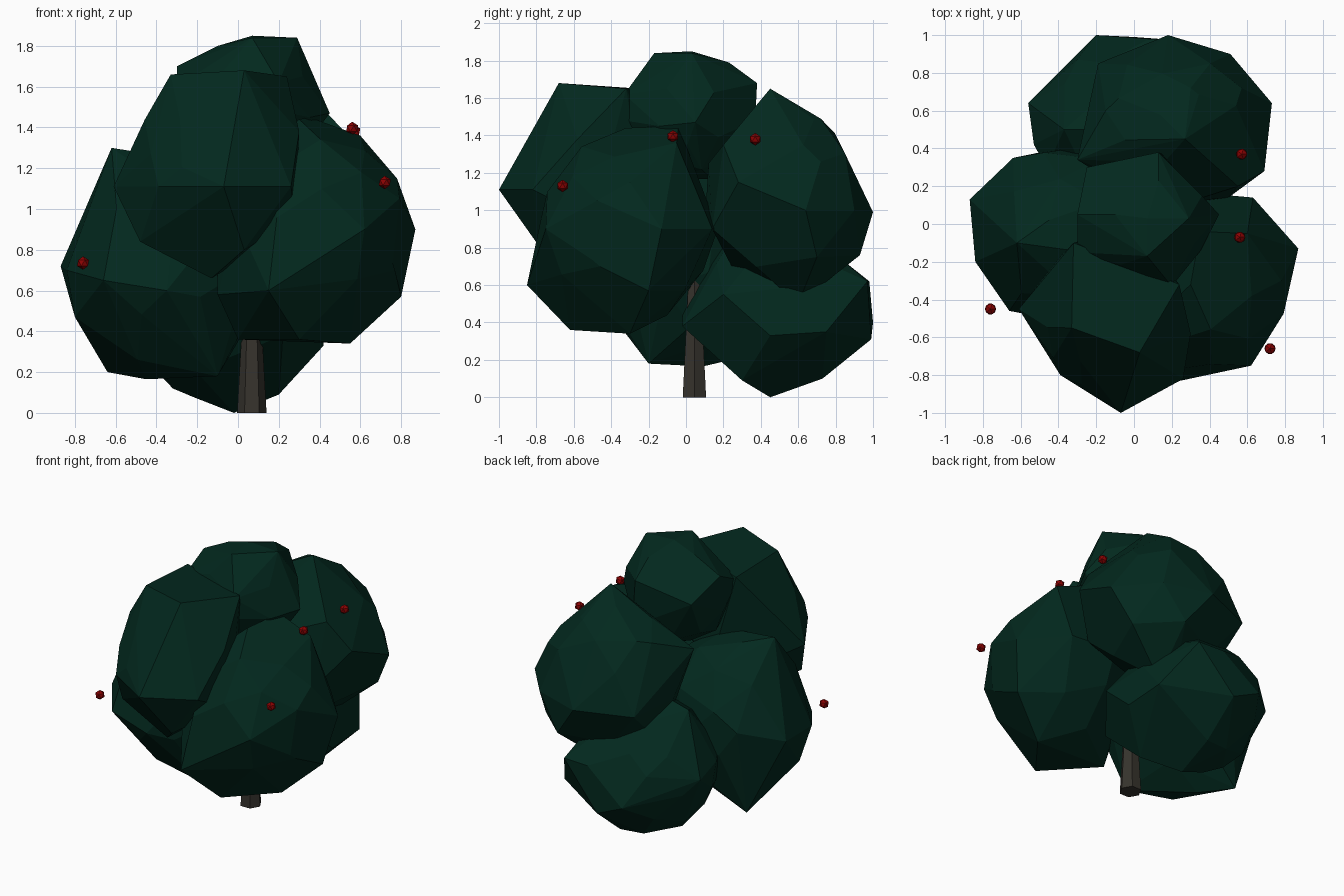
import bpy, bmesh, math, random
from mathutils import Vector, Euler, Matrix

random.seed(4)


def material(name, rgb):
    m = bpy.data.materials.new(name)
    m.diffuse_color = (*rgb, 1)
    return m


LEAF = material("dark_green", (0.0008, 0.0215, 0.013))
BARK = material("grey_brown", (0.037, 0.033, 0.026))
FRUIT = material("deep_red", (0.26, 0.0006, 0.0006))


def finish(name, bm, mat):
    bmesh.ops.recalc_face_normals(bm, faces=bm.faces)
    mesh = bpy.data.meshes.new(name)
    bm.to_mesh(mesh)
    bm.free()
    mesh.materials.append(mat)
    ob = bpy.data.objects.new(name, mesh)
    bpy.context.collection.objects.link(ob)
    return ob


def clump(name, centre, size, corners):
    """Faceted leaf clump: hull around a rough ball and its main corners."""
    bm = bmesh.new()
    bmesh.ops.create_icosphere(bm, subdivisions=2, radius=1)
    turn = Euler([random.uniform(0, 3) for _ in range(3)]).to_matrix()
    pts = [turn @ v.co * random.uniform(0.93, 1.0) for v in bm.verts]
    bm.clear()
    for p in pts:
        bm.verts.new(Vector(centre) + Vector([a * b for a, b in zip(p, size)]))
    for c in corners:
        bm.verts.new(c)
    bmesh.ops.convex_hull(bm, input=bm.verts)
    loose = [v for v in bm.verts if not v.link_faces]
    bmesh.ops.delete(bm, geom=loose, context='VERTS')
    bmesh.ops.dissolve_limit(bm, angle_limit=0.16, verts=bm.verts, edges=bm.edges)
    finish(name, bm, LEAF)


# Leaf clumps
clump("left_clump", (-0.33, -0.04, 0.74), (0.5, 0.47, 0.55), [
    (-0.87, 0.13, 0.72), (-0.84, -0.2, 0.7), (-0.8, -0.12, 0.47), (-0.64, 0.24, 0.2),
    (-0.45, 0.09, 0.165), (-0.1, -0.2, 0.18), (-0.62, -0.1, 1.3), (-0.76, 0, 1.0),
    (-0.66, -0.46, 0.65), (-0.64, 0.35, 0.8), (-0.35, -0.52, 0.6)])
clump("right_clump", (0.36, -0.33, 0.89), (0.48, 0.48, 0.53), [
    (0.87, -0.13, 0.9), (0.63, 0.14, 0.9), (0.77, -0.46, 0.7), (0.62, -0.75, 0.9),
    (0.15, -0.85, 0.6), (0.37, -0.76, 0.65), (0.6, -0.05, 1.36), (0.78, -0.3, 1.15),
    (0.5, -0.6, 1.2), (0.55, -0.3, 0.34), (0.0, -0.3, 0.36), (0.3, -0.62, 0.36),
    (0.8, -0.2, 0.57), (0.35, -0.04, 1.45), (0.3, 0.17, 0.9), (-0.1, -0.45, 0.58),
    (0.3, -0.32, 1.44)])
clump("front_clump", (-0.14, -0.47, 1.16), (0.41, 0.42, 0.46), [
    (-0.07, -1.0, 1.11), (-0.39, -0.8, 1.11), (0.26, -0.82, 1.11), (-0.61, -0.45, 1.11),
    (0.03, -0.68, 1.68), (0.24, -0.32, 1.65), (-0.33, -0.55, 1.66), (-0.32, -0.1, 1.64),
    (0.3, -0.58, 1.38), (-0.13, -0.6, 0.66), (-0.48, -0.6, 0.84), (0.03, -0.78, 0.8),
    (0.28, -0.5, 0.95)])
clump("top_clump", (0.05, 0.02, 1.48), (0.35, 0.33, 0.34), [
    (0.07, -0.17, 1.84), (0.29, 0.03, 1.84), (-0.1, 0.05, 1.8), (0.13, 0.23, 1.79),
    (-0.3, 0.05, 1.7), (0.13, 0.38, 1.68), (-0.25, 0.3, 1.58), (0.36, 0.15, 1.63),
    (0.45, 0.05, 1.47), (0.2, -0.33, 1.62), (0.2, -0.33, 1.48), (-0.3, -0.15, 1.6),
    (0.07, 0.03, 1.85), (0.15, 0.37, 1.48)])
clump("back_clump", (0.2, 0.52, 1.06), (0.46, 0.43, 0.53), [
    (0.18, 1.0, 0.99), (0.51, 0.9, 1.0), (0.73, 0.64, 1.0), (0.69, 0.28, 1.15),
    (0.27, 0.45, 1.65), (0.3, 0.72, 1.49), (0.15, 0.86, 1.28), (0.57, 0.72, 1.26),
    (0.55, 0.2, 1.35), (0.3, 0.6, 0.5), (-0.19, 0.85, 0.98), (-0.15, 0.6, 1.4),
    (0.6, 0.7, 0.75), (0.35, 0.93, 0.76), (-0.3, 0.34, 1.3), (0.3, 0.12, 1.25),
    (0.5, 0.14, 0.9)])
clump("low_back_clump", (-0.07, 0.49, 0.5), (0.47, 0.47, 0.46), [
    (-0.2, 1.0, 0.4), (0.08, 0.98, 0.62), (-0.02, 0.45, 0.0), (-0.56, 0.64, 0.56),
    (-0.53, 0.42, 0.6), (0.42, 0.45, 0.33), (0.2, 0.3, 0.09), (-0.32, 0.5, 0.12),
    (0.0, 0.73, 0.1), (-0.3, 0.87, 0.6), (-0.1, 0.5, 1.02), (-0.37, 0.5, 0.95),
    (0.27, 0.97, 0.62), (0.42, 0.75, 0.35), (0.22, -0.02, 0.38), (0.0, -0.02, 0.45),
    (0.4, 0.2, 0.55), (0.0, 0.99, 0.31)])

# Tapered six-sided trunk
bm = bmesh.new()
bmesh.ops.create_cone(bm, cap_ends=True, segments=6, radius1=0.072, radius2=0.03, depth=0.75)
bmesh.ops.rotate(bm, matrix=Matrix.Rotation(math.pi / 2, 3, 'Z'), verts=bm.verts)
bmesh.ops.translate(bm, vec=(0.068, 0.045, 0.375), verts=bm.verts)
finish("trunk", bm, BARK)

# Small faceted fruit
for i, p in enumerate([(0.57, 0.37, 1.38), (0.56, -0.07, 1.395),
                       (0.72, -0.66, 1.13), (-0.76, -0.45, 0.735)]):
    bm = bmesh.new()
    bmesh.ops.create_icosphere(bm, subdivisions=1, radius=0.033)
    bmesh.ops.translate(bm, vec=p, verts=bm.verts)
    finish(f"fruit_{i + 1}", bm, FRUIT)
